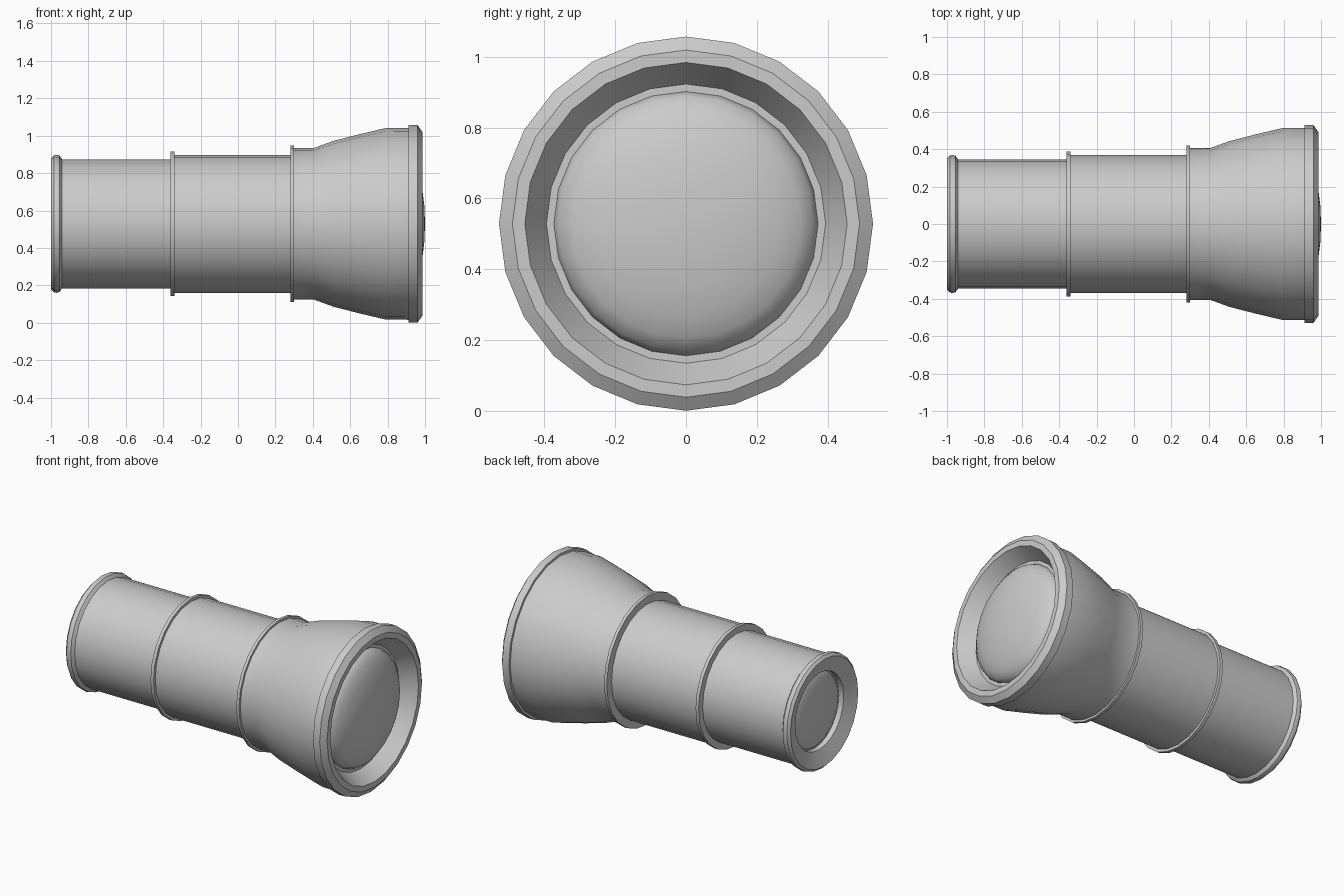
import bpy, bmesh, math

if "Cube" in bpy.data.objects:
    bpy.data.objects.remove(bpy.data.objects["Cube"])

SIDES = 24
AXIS_Z = 0.529


def lathe(name, profile, closed=False, angle=28):
    """Revolve (x, radius) points around the telescope's long axis."""
    bm = bmesh.new()
    rings = []
    for x, r in profile:
        if r == 0:
            rings.append([bm.verts.new((x, 0, AXIS_Z))] * SIDES)
        else:
            rings.append([bm.verts.new((x, r * math.sin(2 * math.pi * i / SIDES),
                                        AXIS_Z + r * math.cos(2 * math.pi * i / SIDES)))
                          for i in range(SIDES)])
    pairs = list(zip(rings, rings[1:]))
    if closed:
        pairs.append((rings[-1], rings[0]))
    for a, b in pairs:
        for i in range(SIDES):
            j = (i + 1) % SIDES
            bm.faces.new(dict.fromkeys((a[i], a[j], b[j], b[i])))
    bmesh.ops.recalc_face_normals(bm, faces=bm.faces)
    mesh = bpy.data.meshes.new(name)
    bm.to_mesh(mesh)
    bm.free()
    obj = bpy.data.objects.new(name, mesh)
    bpy.context.collection.objects.link(obj)
    bpy.ops.object.select_all(action='DESELECT')
    obj.select_set(True)
    bpy.context.view_layer.objects.active = obj
    bpy.ops.object.shade_smooth_by_angle(angle=math.radians(angle))
    return obj


def lens(name, edge_x, tip_x, radius, back_x, steps=6):
    """Domed glass disc with a flat hidden back."""
    h = tip_x - edge_x
    pts = [(back_x, 0), (back_x, radius)]
    for k in range(steps + 1):
        t = math.pi / 2 * k / steps
        pts.append((edge_x + h * math.sin(t), radius * math.cos(t) if k < steps else 0))
    return lathe(name, pts, angle=40)


# Eyepiece tube with rolled rim and dished opening
lathe("eyepiece_tube", [
    (-0.30, 0.345), (-0.94, 0.345), (-0.955, 0.365), (-0.97, 0.369), (-0.985, 0.366),
    (-1.0, 0.35), (-0.965, 0.25), (-0.93, 0.25), (-0.93, 0.23), (-0.30, 0.23)], closed=True)
lens("eyepiece_lens", -0.925, -0.965, 0.245, -0.90)

# Middle draw tube with its collar
lathe("middle_tube", [
    (-0.34, 0.369), (-0.34, 0.387), (-0.362, 0.387), (-0.362, 0.33),
    (0.34, 0.33), (0.34, 0.369)], closed=True)

# Flared objective barrel: collar, bell, bevelled rim and inner seat
lathe("objective_barrel", [
    (0.28, 0.35), (0.28, 0.419), (0.30, 0.419), (0.30, 0.405), (0.405, 0.405),
    (0.51, 0.443), (0.65, 0.479), (0.79, 0.512), (0.912, 0.513), (0.912, 0.528),
    (0.96, 0.528), (0.987, 0.49), (0.987, 0.455), (0.89, 0.394), (0.89, 0.365),
    (0.80, 0.35)], closed=True)
lens("objective_lens", 0.89, 1.0, 0.373, 0.86)
